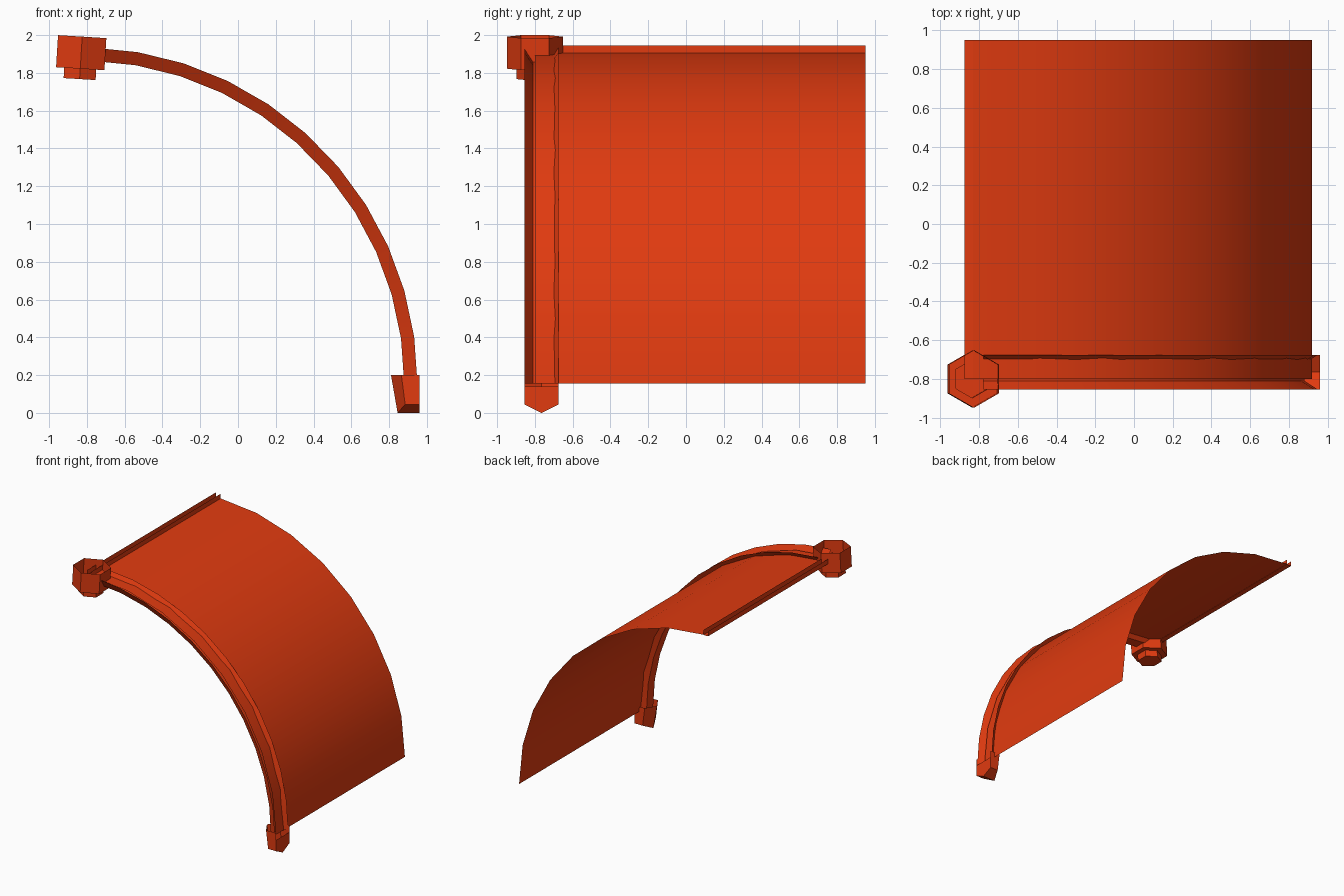
import bpy, bmesh, math
from mathutils import Matrix, Vector

cube = bpy.data.objects.get("Cube")
if cube:
    bpy.data.objects.remove(cube, do_unlink=True)

COLOUR = (0.75, 0.043, 0.005, 1)
paint = bpy.data.materials.new("orange_red")
paint.use_nodes = True
paint.diffuse_color = COLOUR
paint.node_tree.nodes["Principled BSDF"].inputs["Base Color"].default_value = COLOUR

CX, CZ = -0.83, 0.155      # axis of the curved panel
RIB_Y = -0.765


def add_part(name, verts, faces, smooth=False):
    mesh = bpy.data.meshes.new(name)
    mesh.from_pydata(verts, [], faces)
    mesh.materials.append(paint)
    obj = bpy.data.objects.new(name, mesh)
    bpy.context.collection.objects.link(obj)
    if smooth:
        bpy.ops.object.select_all(action="DESELECT")
        obj.select_set(True)
        bpy.context.view_layer.objects.active = obj
        bpy.ops.object.shade_smooth_by_angle(angle=math.radians(30))
    return obj


def loft(name, rows, closed=False, cap=False, smooth=False):
    """Join rows of equal length with quads."""
    n = len(rows[0])
    verts = [v for row in rows for v in row]
    faces = []
    for r in range(len(rows) - 1):
        for i in range(n if closed else n - 1):
            j = (i + 1) % n
            faces.append((r * n + i, r * n + j, (r + 1) * n + j, (r + 1) * n + i))
    if cap:
        faces.append(tuple(range((len(rows) - 1) * n, len(rows) * n)))
    return add_part(name, verts, faces, smooth)


def sweep(name, profile, angles):
    """Sweep (y, radius) points around the panel axis."""
    rows = []
    for a in angles:
        s, c = math.sin(math.radians(a)), math.cos(math.radians(a))
        rows.append([(CX + r * s, y, CZ + r * c) for y, r in profile])
    return loft(name, rows, smooth=True)


# Curved quarter-round panel
sweep("curved_panel", [(0.95, 1.75), (-0.80, 1.75)], [i * 90 / 8 for i in range(9)])

# Arched channel along the front edge, open on its outer side
channel = [(RIB_Y + 0.09, 1.78), (RIB_Y + 0.045, 1.71),
           (RIB_Y - 0.045, 1.71), (RIB_Y - 0.09, 1.78)]
sweep("front_arch_channel", channel, [1.7 + i * 88.3 / 11 for i in range(12)])

# Straight U rail along the top edge of the panel
u_shape = [(-0.875, 1.945), (-0.875, 1.903), (-0.83, 1.903), (-0.83, 1.945)]
loft("top_rail", [[(x, y, z) for x, z in u_shape] for y in (-0.80, 0.95)])

# Tilted hexagonal hub cup with a smaller hexagonal boss below
tilt = Matrix.Rotation(math.radians(3.5), 4, "Y")
centre = Vector((CX, -0.80, 1.907))
rings = []
for radius, z in [(0.148, 0.085), (0.148, -0.085), (0.098, -0.085), (0.098, -0.14)]:
    rings.append([centre + tilt @ Vector((radius * math.sin(k * math.pi / 3),
                                          radius * math.cos(k * math.pi / 3), z))
                  for k in range(6)])
loft("hexagon_hub", rings, closed=True, cap=True)

# Pointed foot cup at the lower end of the arch, open at the top
W = 0.09
plan_top = [(0.96, -W), (0.865, -W), (0.81, 0), (0.865, W), (0.96, W)]
plan_low = [(0.96, -W), (0.885, -W), (0.845, 0), (0.885, W), (0.96, W)]
verts = [(x, RIB_Y + y, 0.2) for x, y in plan_top]
verts += [(x, RIB_Y + y, 0.045 if y else 0) for x, y in plan_low]
verts += [(0.96, RIB_Y, 0), (0.96, RIB_Y - W, 0.14), (0.96, RIB_Y + W, 0.14)]
foot_faces = [(i, i + 1, i + 6, i + 5) for i in range(4)]
foot_faces += [(5, 6, 7, 10), (10, 7, 8, 9), (11, 5, 10, 9, 12)]
foot = add_part("foot_cup", verts, foot_faces)
bm = bmesh.new()
bm.from_mesh(foot.data)
bmesh.ops.recalc_face_normals(bm, faces=bm.faces)
bm.to_mesh(foot.data)
bm.free()
